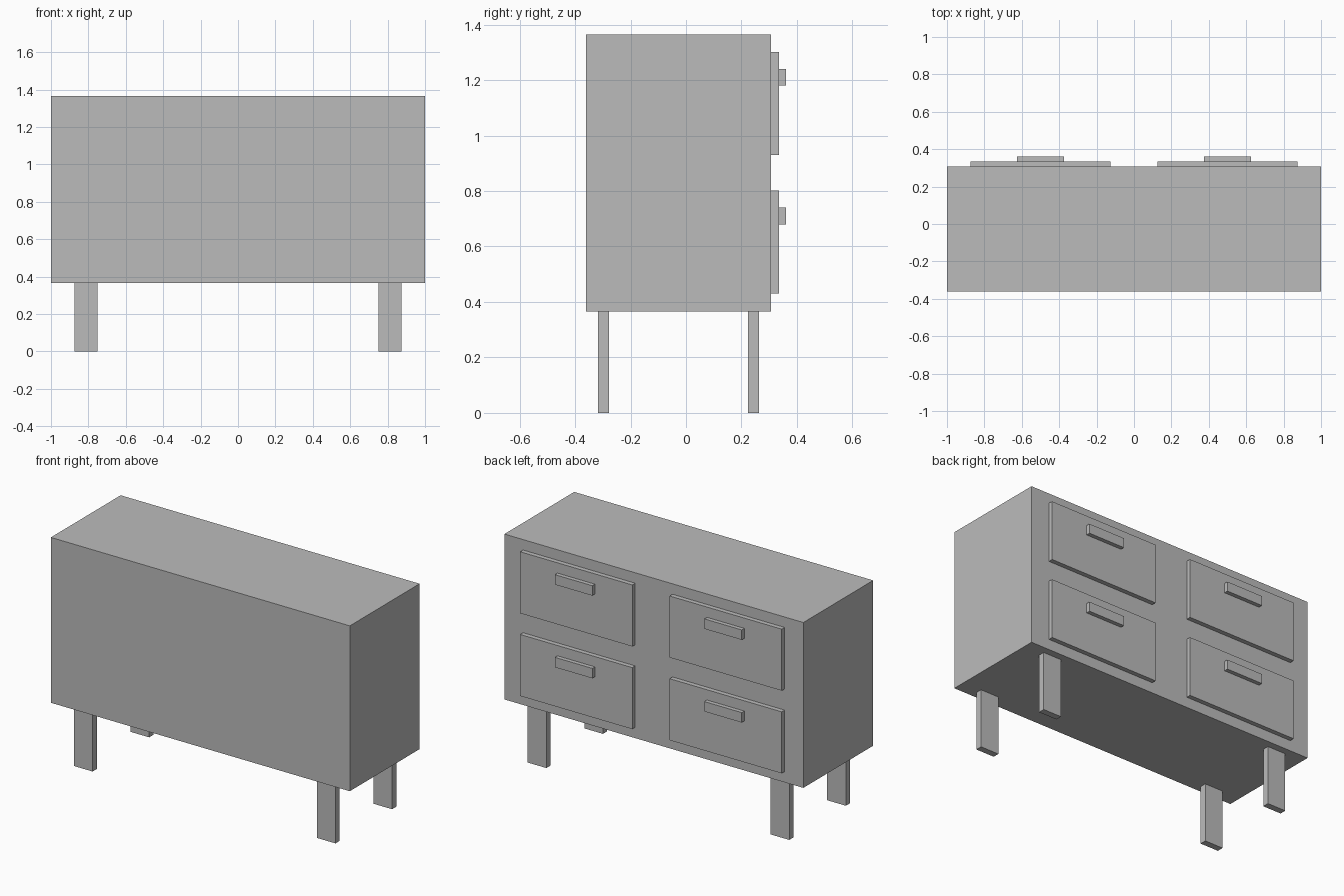
import bpy

cube = bpy.data.objects.get("Cube")
if cube:
    bpy.data.objects.remove(cube, do_unlink=True)

# Single plain grey finish
grey = bpy.data.materials.new("plain_grey")
grey.use_nodes = True
colour = (0.5, 0.5, 0.5, 1)
grey.diffuse_color = colour
for node in grey.node_tree.nodes:
    if node.type == "BSDF_PRINCIPLED":
        node.inputs["Base Color"].default_value = colour


def box(name, xs, ys, zs):
    """Add a box spanning the given (low, high) range on each axis."""
    spans = (xs, ys, zs)
    bpy.ops.mesh.primitive_cube_add(size=1, location=[(a + b) / 2 for a, b in spans])
    obj = bpy.context.object
    obj.name = name
    obj.scale = [b - a for a, b in spans]
    bpy.ops.object.transform_apply(location=False, rotation=False, scale=True)
    obj.data.materials.append(grey)
    return obj


BASE, TOP = 0.365, 1.365
BACK, FACE = -0.36, 0.307

# Cabinet
box("cabinet_body", (-1, 1), (BACK, FACE), (BASE, TOP))

for side, sx in (("left", 1), ("right", -1)):
    def across(centre, width):
        return (sx * centre - width / 2, sx * centre + width / 2)

    # Drawer fronts with bar handles
    for row, z in (("lower", 0.43), ("upper", 0.93)):
        box(f"{row}_{side}_drawer", across(0.5, 0.75), (FACE, 0.335), (z, z + 0.372))
        box(f"{row}_{side}_handle", across(0.5, 0.25), (0.335, 0.36), (z + 0.25, z + 0.31))

    # Flat legs
    for end, y in (("plain_side", -0.298), ("drawer_side", 0.243)):
        box(f"{end}_{side}_leg", across(0.8125, 0.125), (y - 0.02, y + 0.02), (0, BASE))
